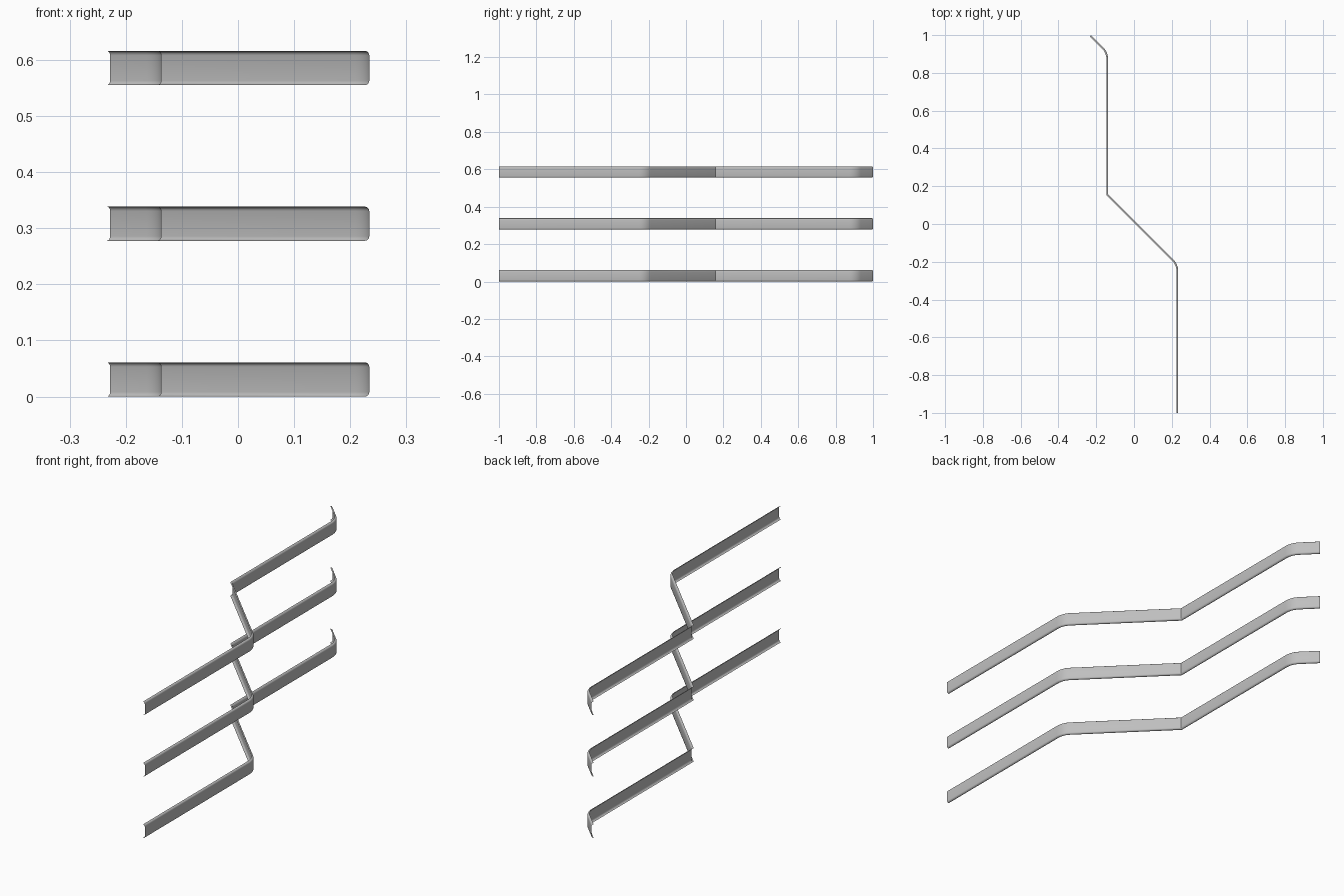
import bpy, bmesh, math
from mathutils import Vector

cube = bpy.data.objects.get("Cube")
if cube:
    bpy.data.objects.remove(cube, do_unlink=True)

HEIGHT, REACH, EDGE_R = 0.061, 0.009, 0.008
SPACING = 0.2775

steel = bpy.data.materials.new("galvanized_grey")
steel.use_nodes = True
colour = (0.52, 0.52, 0.52, 1)
steel.diffuse_color = colour
steel.node_tree.nodes["Principled BSDF"].inputs["Base Color"].default_value = colour


def fillet(before, corner, after, length, steps=6):
    """Rounded corner whose arc starts and ends `length` from the corner."""
    u, v = (before - corner).normalized(), (after - corner).normalized()
    half = u.angle(v) / 2
    centre = corner + (u + v).normalized() * length / math.cos(half)
    a, b = corner + u * length - centre, corner + v * length - centre
    sweep = math.pi - 2 * half
    return [centre + (a * math.sin(sweep * (1 - i / steps))
                      + b * math.sin(sweep * i / steps)) / math.sin(sweep)
            for i in range(steps + 1)]


# Plan path: long straight, rounded bend, sharp bend, straight, rounded end
start, bend, kink, hook, end = [Vector(p) for p in (
    (0.234, -1), (0.234, -0.214), (-0.137, 0.157), (-0.137, 0.909), (-0.228, 1))]
path = [start, *fillet(start, bend, kink, 0.036), kink,
        *fillet(kink, hook, end, 0.036), end]

# Channel section: upright web with small rounded lips (depth, height)
lower = [(REACH, 0)]
for i in range(5):
    t = math.radians(90 * i / 4)
    lower.append((EDGE_R * (1 - math.sin(t)), EDGE_R * (1 - math.cos(t))))
section = lower + [(d, HEIGHT - z) for d, z in reversed(lower)]


def rail_mesh():
    bm = bmesh.new()
    rows = []
    for i, p in enumerate(path):
        d_in = (p - path[i - 1]).normalized() if i else (path[1] - p).normalized()
        d_out = (path[i + 1] - p).normalized() if i < len(path) - 1 else d_in
        n_in, n_out = Vector((-d_in.y, d_in.x)), Vector((-d_out.y, d_out.x))
        mitre = (n_in + n_out) / (1 + n_in.dot(n_out))
        rows.append([bm.verts.new((*(p + mitre * d), z)) for d, z in section])
    for a, b in zip(rows, rows[1:]):
        for j in range(len(section) - 1):
            bm.faces.new((a[j], b[j], b[j + 1], a[j + 1])).smooth = True
    bm.normal_update()
    for e in bm.edges:
        e.smooth = len(e.link_faces) < 2 or e.calc_face_angle() < math.radians(30)
    mesh = bpy.data.meshes.new("rail")
    bm.to_mesh(mesh)
    bm.free()
    mesh.materials.append(steel)
    return mesh


# Three stacked rails
mesh = rail_mesh()
for level, name in enumerate(("lower_rail", "middle_rail", "upper_rail")):
    rail = bpy.data.objects.new(name, mesh)
    rail.location.z = level * SPACING
    bpy.context.collection.objects.link(rail)
